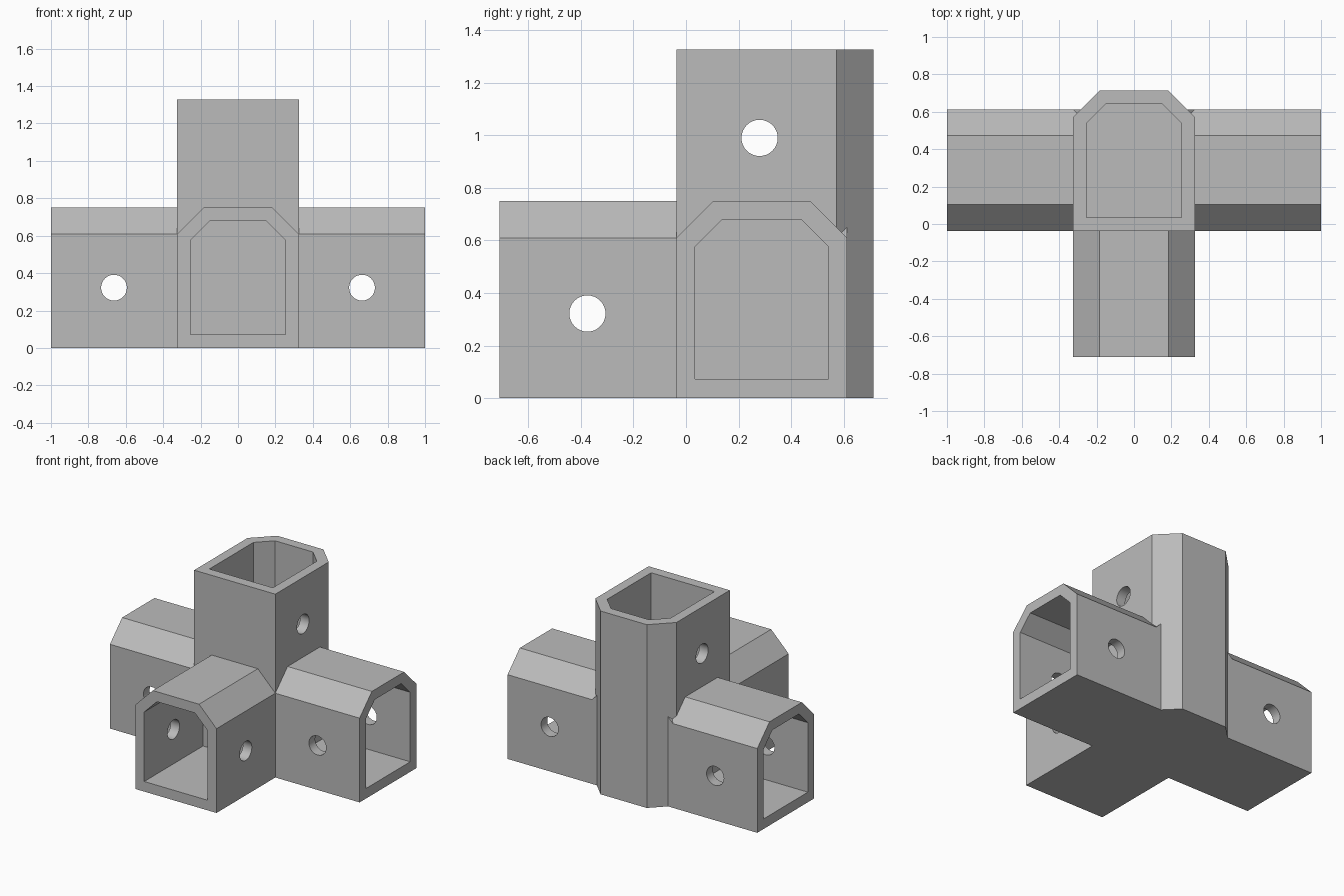
import bpy, bmesh, math
from mathutils import Matrix, Vector

if "Cube" in bpy.data.objects:
    bpy.data.objects.remove(bpy.data.objects["Cube"])

grey = bpy.data.materials.new("plain_grey")
grey.diffuse_color = (0.5, 0.5, 0.5, 1)
grey.use_nodes = True
grey.node_tree.nodes["Principled BSDF"].inputs["Base Color"].default_value = grey.diffuse_color


def make(name, bm):
    bmesh.ops.recalc_face_normals(bm, faces=bm.faces)
    me = bpy.data.meshes.new(name)
    bm.to_mesh(me)
    bm.free()
    ob = bpy.data.objects.new(name, me)
    bpy.context.collection.objects.link(ob)
    me.materials.append(grey)
    return ob


def section(half, low, high, chamfer):
    """Square profile with its two upper corners cut off."""
    return [(-half, low), (half, low), (half, high - chamfer),
            (half - chamfer, high), (chamfer - half, high), (-half, high - chamfer)]


def prism(name, profile, place, start, end):
    """Extrude a profile; place(u, v, t) maps it into space."""
    bm = bmesh.new()
    a, b = [[bm.verts.new(place(u, v, t)) for u, v in profile] for t in (start, end)]
    n = len(profile)
    bm.faces.new(a)
    bm.faces.new(b)
    for i in range(n):
        j = (i + 1) % n
        bm.faces.new((a[i], a[j], b[j], b[i]))
    return make(name, bm)


def drill(name, centre, axis):
    bm = bmesh.new()
    turn = Vector((0, 0, 1)).rotation_difference(Vector(axis)).to_matrix().to_4x4()
    bmesh.ops.create_cone(bm, cap_ends=True, segments=32, radius1=0.069,
                          radius2=0.069, depth=1.0,
                          matrix=Matrix.Translation(centre) @ turn)
    return make(name, bm)


OUTER = section(0.325, 0, 0.75, 0.14)
INNER = section(0.254, 0.073, 0.678, 0.102)
MID = 0.288                      # centre of the side arms in y


def along_x(u, v, t): return (t, u + MID, v)
def along_y(u, v, t): return (u, t, v)
def along_z(u, v, t): return (u, v - 0.037, t)


# Solid arms that overlap in the core
connector = prism("corner_connector", OUTER, along_x, -1, 1)
front_arm = prism("front_arm", OUTER, along_y, -0.71, 0.613)
upright_arm = prism("upright_arm", OUTER, along_z, 0, 1.327)

# Blind sockets in each arm and cross holes through their walls
cutters = [
    prism("right_socket", INNER, along_x, 0.325, 1.1),
    prism("left_socket", INNER, along_x, -1.1, -0.325),
    prism("front_socket", INNER, along_y, -0.8, -0.037),
    prism("upright_socket", INNER, along_z, 0.652, 1.4),
    drill("right_hole", (0.663, MID, 0.322), (0, 1, 0)),
    drill("left_hole", (-0.663, MID, 0.322), (0, 1, 0)),
    drill("front_hole", (0, -0.375, 0.322), (1, 0, 0)),
    drill("upright_hole", (0, 0.28, 0.99), (1, 0, 0)),
]

# Join the arms, then cut sockets and holes
helpers = [(o, 'UNION') for o in (front_arm, upright_arm)]
helpers += [(o, 'DIFFERENCE') for o in cutters]
for ob, op in helpers:
    mod = connector.modifiers.new(ob.name, 'BOOLEAN')
    mod.operation, mod.object, mod.solver = op, ob, 'EXACT'
    ob.hide_render = True

# Bake the result and drop the helpers
bpy.context.view_layer.update()
deps = bpy.context.evaluated_depsgraph_get()
mesh = bpy.data.meshes.new_from_object(connector.evaluated_get(deps))
connector.modifiers.clear()
connector.data = mesh
for ob, op in helpers:
    bpy.data.objects.remove(ob)

# Smooth only the hole walls
bpy.context.view_layer.objects.active = connector
connector.select_set(True)
bpy.ops.object.shade_smooth_by_angle(angle=math.radians(30))
